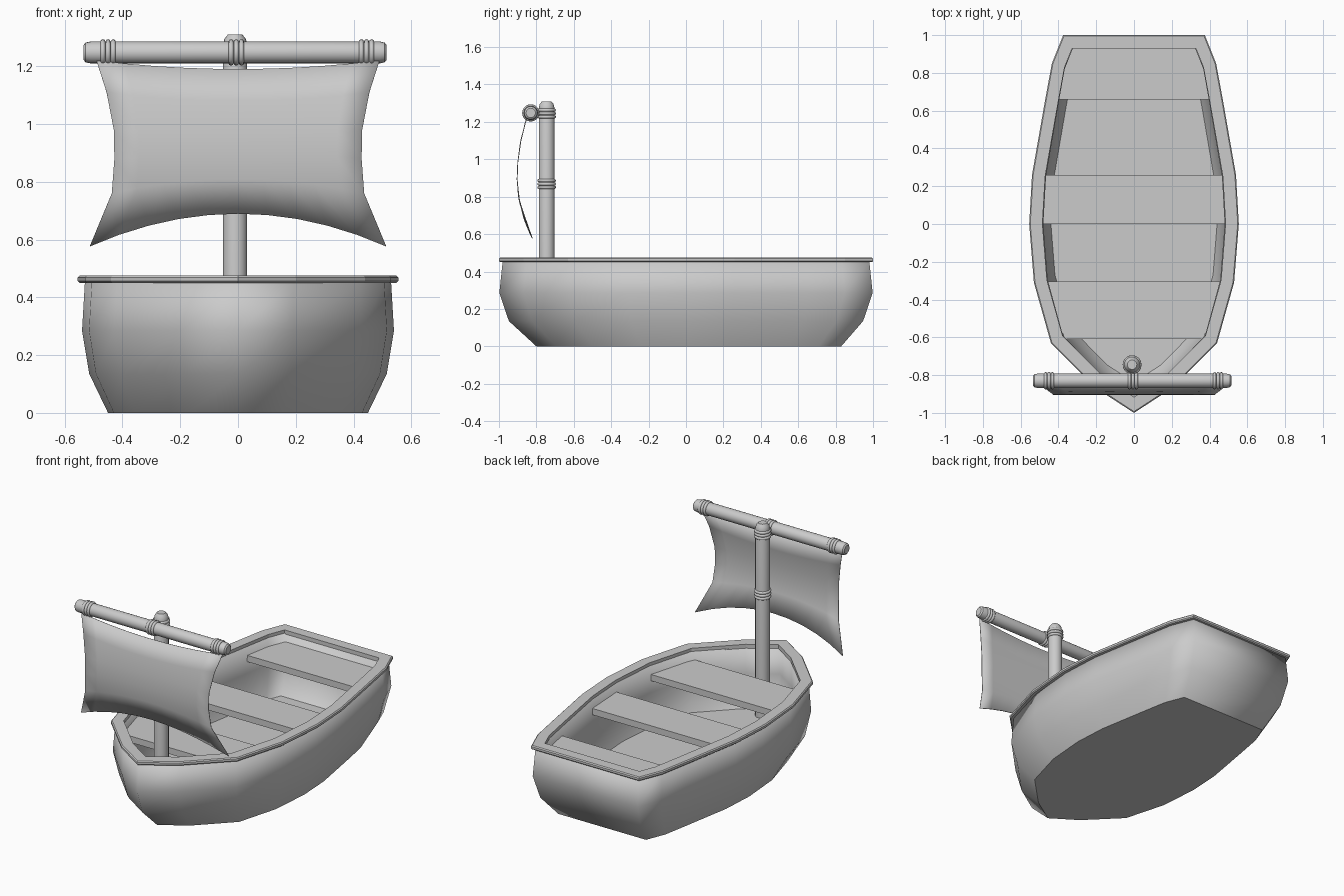
import bpy, bmesh, math
from mathutils import Vector

if "Cube" in bpy.data.objects:
    bpy.data.objects.remove(bpy.data.objects["Cube"])

# Right half of the gunwale outline, bow to stern
HALF = [(0, -1), (0.2, -0.87), (0.44, -0.63), (0.53, -0.31), (0.555, 0.0),
        (0.54, 0.26), (0.47, 0.66), (0.435, 0.85), (0.375, 1.0)]
OUTLINE = HALF + [(-x, y) for x, y in reversed(HALF[1:])]


def make(name, bm):
    bmesh.ops.recalc_face_normals(bm, faces=bm.faces)
    me = bpy.data.meshes.new(name)
    bm.to_mesh(me)
    bm.free()
    ob = bpy.data.objects.new(name, me)
    bpy.context.collection.objects.link(ob)
    return ob


def scaled(half_width, sy, off=0.0):
    return [(x * half_width / 0.555, y * sy + off) for x, y in OUTLINE]


def inset(pts, d):
    """Move every edge of a counter-clockwise outline inwards by d."""
    out = []
    for i, p in enumerate(pts):
        p = Vector(p)
        a = (p - Vector(pts[i - 1])).normalized()
        b = (Vector(pts[(i + 1) % len(pts)]) - p).normalized()
        na, nb = Vector((-a.y, a.x)), Vector((-b.y, b.x))
        out.append(tuple(p + (na + nb) * d / (1 + na.dot(nb))))
    return out


def loft(name, levels, closed=False, smooth=False):
    """Skin a stack of (outline, z) loops; cap the ends or close into a ring."""
    bm = bmesh.new()
    loops = [[bm.verts.new((x, y, z)) for x, y in pts] for pts, z in levels]
    pairs = list(zip(loops, loops[1:]))
    if closed:
        pairs.append((loops[-1], loops[0]))
    for a, b in pairs:
        for i in range(len(a)):
            j = (i + 1) % len(a)
            bm.faces.new((a[i], a[j], b[j], b[i])).smooth = smooth
    if not closed:
        bm.faces.new(loops[0])
        bm.faces.new(loops[-1])
    return make(name, bm)


def lathe(name, profile, loc, axis='Z', sides=20):
    """Solid of revolution from (radius, height) pairs, along Z or X."""
    circle = [(math.cos(2 * math.pi * i / sides), math.sin(2 * math.pi * i / sides))
              for i in range(sides)]
    ob = loft(name, [([(r * c, r * s) for c, s in circle], h) for r, h in profile])
    place(ob, loc, axis)
    smooth_angle(ob, 35)
    return ob


def place(ob, loc, axis):
    ob.location = loc
    if axis == 'X':
        ob.rotation_euler = (0, math.pi / 2, 0)


def smooth_angle(ob, deg):
    bpy.ops.object.select_all(action='DESELECT')
    ob.select_set(True)
    bpy.context.view_layer.objects.active = ob
    bpy.ops.object.shade_smooth_by_angle(angle=math.radians(deg))


def lashing(name, loc, radius, axis):
    """Three turns of rope around a spar."""
    for k in (-1, 0, 1):
        p = Vector(loc)
        p['XYZ'.index(axis)] += k * 0.018
        bpy.ops.mesh.primitive_torus_add(major_radius=radius, minor_radius=0.009,
                                         major_segments=20, minor_segments=8)
        ob = bpy.context.object
        ob.name = name
        place(ob, p, axis)
        smooth_angle(ob, 60)


# Hull: outside from bottom to top, then inside down to the floor
low, belly, top = scaled(0.515, 0.947), scaled(0.54, 0.998), scaled(0.53, 0.98)
hull = loft("hull", [
    (scaled(0.45, 0.815, 0.015), 0), (low, 0.135), (belly, 0.285), (top, 0.455),
    (inset(top, 0.05), 0.455), (inset(belly, 0.055), 0.285),
    (inset(low, 0.055), 0.15), (inset(scaled(0.49, 0.9), 0.05), 0.1)], smooth=True)

# Gunwale rim with a small outer bevel
inner = inset(OUTLINE, 0.07)
loft("rim", [(inset(OUTLINE, 0.006), 0.45), (OUTLINE, 0.456), (OUTLINE, 0.469),
             (inset(OUTLINE, 0.006), 0.475), (inner, 0.475), (inner, 0.45)], closed=True)


# Seats follow the inner side of the hull
def half_width(y):
    side = inset(top, 0.045)[:len(HALF)]
    for (x0, y0), (x1, y1) in zip(side, side[1:]):
        if y0 <= y <= y1:
            return x0 + (x1 - x0) * (y - y0) / (y1 - y0)
    return side[-1][0]


for name, y0, y1 in (("front_seat", -0.61, -0.305), ("middle_seat", 0.0, 0.26),
                     ("rear_seat", 0.66, 0.95)):
    ys = [y0 + (y1 - y0) * i / 4 for i in range(5)]
    right = [(half_width(y), y) for y in ys]
    pts = right + [(-x, y) for x, y in reversed(right)]
    loft(name, [(pts, 0.36), (pts, 0.4)])

# Mast and yard with rounded ends
MX, MY = -0.01, -0.745
YY, YZ = -0.83, 1.248
lathe("mast", [(0.042, 0.09), (0.042, 1.275), (0.037, 1.295), (0.025, 1.31)], (MX, MY, 0))
lathe("yard", [(0.025, -0.525), (0.034, -0.518), (0.038, -0.5), (0.038, 0.5),
               (0.034, 0.518), (0.025, 0.525)], (MX, YY, YZ), 'X')

# Rope lashings
for z in (0.868, 1.245):
    lashing("mast_lashing", (MX, MY, z), 0.041, 'Z')
for x in (-0.45, -0.006, 0.445):
    lashing("yard_lashing", (x, YY, YZ), 0.037, 'X')

# Sail: rows of (half width, z at edge, z at centre), bellied forward
ROWS = [(0.49, 1.22, 1.19), (0.455, 1.11, 1.08), (0.43, 0.98, 0.98),
        (0.428, 0.88, 0.9), (0.437, 0.76, 0.81), (0.513, 0.577, 0.69)]
N = 10
bm = bmesh.new()
grid = []
for w, ze, zc in ROWS:
    row = []
    for i in range(N + 1):
        u = 2 * i / N - 1
        z = zc + (ze - zc) * u * u
        y = -0.903 + (0.5 if z > 0.9 else 0.78) * (z - 0.9) ** 2
        row.append(bm.verts.new((w * u, y, z)))
    grid.append(row)
for a, b in zip(grid, grid[1:]):
    for i in range(N):
        bm.faces.new((a[i], b[i], b[i + 1], a[i + 1])).smooth = True
sail = make("sail", bm)
mod = sail.modifiers.new("thickness", 'SOLIDIFY')
mod.thickness = 0.004
mod.offset = 0
